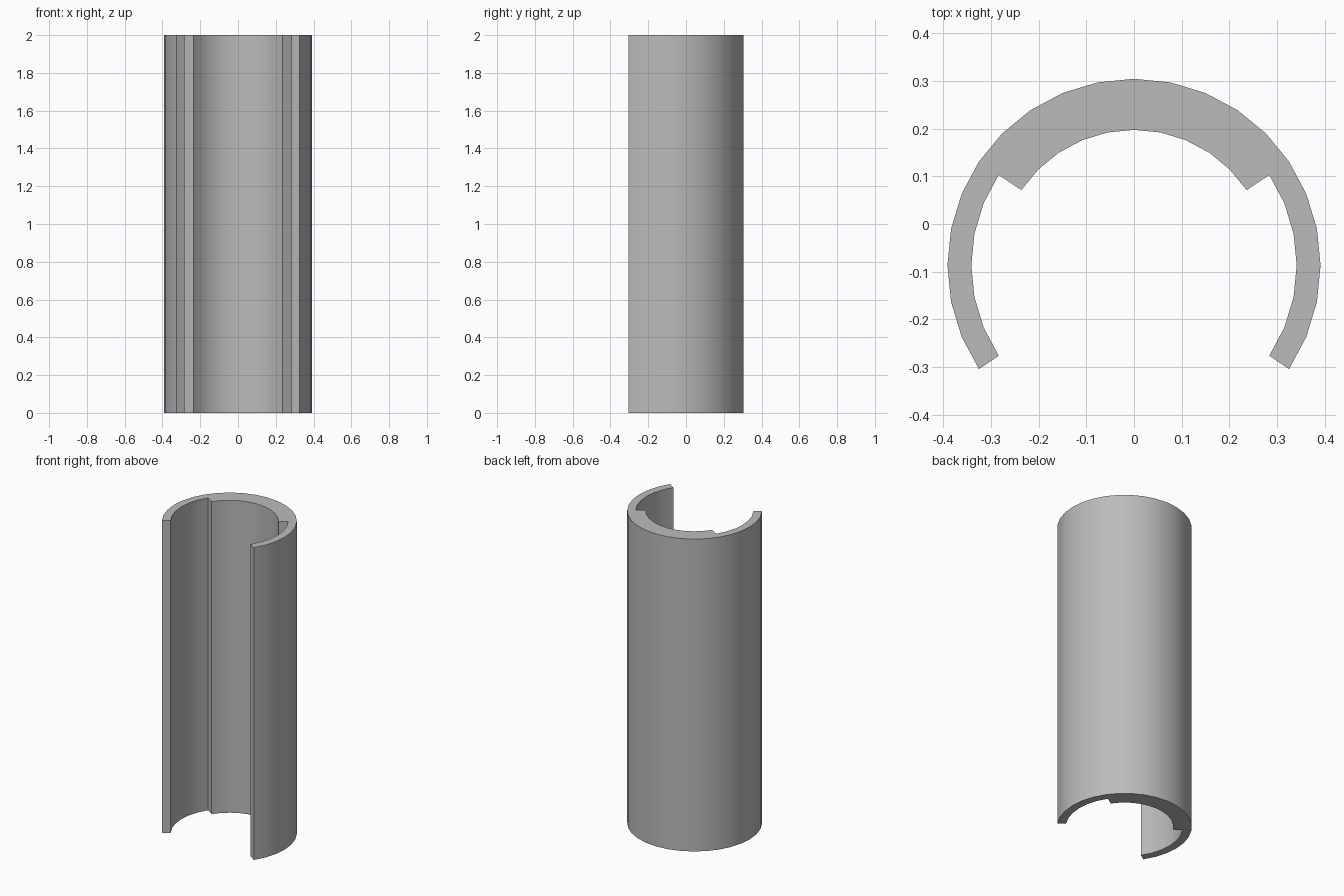
import bpy, bmesh, math

old = bpy.data.objects.get("Cube")
if old:
    bpy.data.objects.remove(old, do_unlink=True)

HEIGHT = 2.0
CENTRE_Y = -0.0867
R_OUTER, R_THIN, R_THICK = 0.391, 0.341, 0.284
STEP = math.tau / 32          # 32-sided ring
FIRST, LAST = -3, 19          # open sector facing the front
RIB_FIRST, RIB_LAST = 3, 13   # thicker back part


def arc(radius, start, end):
    direction = 1 if end > start else -1
    return [(radius * math.cos(i * STEP), CENTRE_Y + radius * math.sin(i * STEP))
            for i in range(start, end + direction, direction)]


# Grey material
grey = bpy.data.materials.new("grey")
grey.use_nodes = True
colour = (0.5, 0.5, 0.5, 1.0)
grey.diffuse_color = colour
grey.node_tree.nodes["Principled BSDF"].inputs["Base Color"].default_value = colour

# Cross-section: outer arc, then the stepped inner wall back again
profile = (arc(R_OUTER, FIRST, LAST)
           + arc(R_THIN, LAST, RIB_LAST)
           + arc(R_THICK, RIB_LAST, RIB_FIRST)
           + arc(R_THIN, RIB_FIRST, FIRST))

# Extrude the section into the open sleeve
bm = bmesh.new()
base = bm.faces.new([bm.verts.new((x, y, 0)) for x, y in profile])
extruded = bmesh.ops.extrude_face_region(bm, geom=[base], use_keep_orig=True)
top_verts = [v for v in extruded["geom"] if isinstance(v, bmesh.types.BMVert)]
bmesh.ops.translate(bm, verts=top_verts, vec=(0, 0, HEIGHT))
bmesh.ops.recalc_face_normals(bm, faces=bm.faces[:])
mesh = bpy.data.meshes.new("open_sleeve")
bm.to_mesh(mesh)
bm.free()
mesh.materials.append(grey)
sleeve = bpy.data.objects.new("open_sleeve", mesh)
bpy.context.collection.objects.link(sleeve)

# Smooth walls, sharp steps and ends
bpy.ops.object.select_all(action="DESELECT")
sleeve.select_set(True)
bpy.context.view_layer.objects.active = sleeve
bpy.ops.object.shade_smooth_by_angle(angle=math.radians(30))
